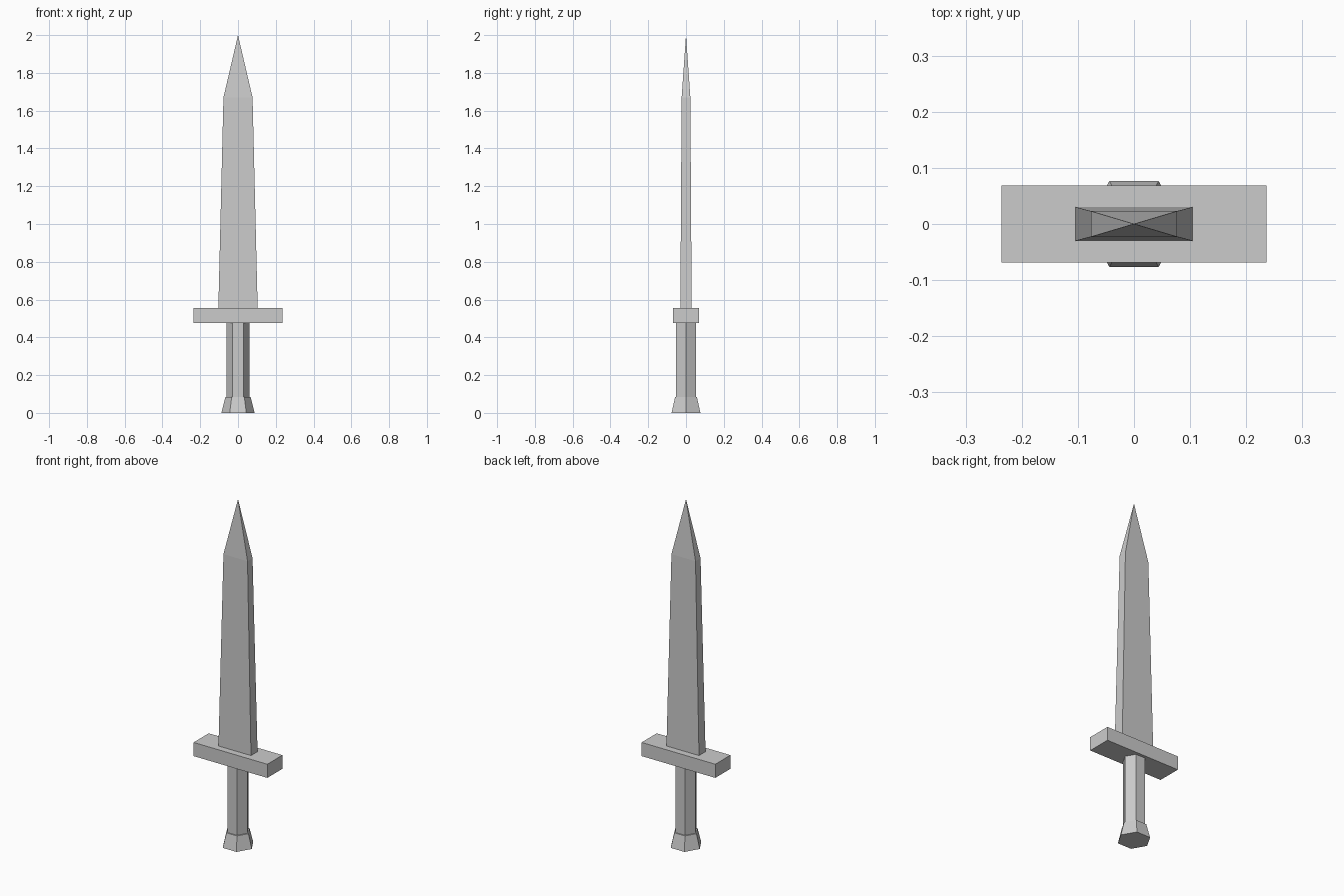
import bpy, bmesh, math

if "Cube" in bpy.data.objects:
    bpy.data.objects.remove(bpy.data.objects["Cube"])

grey = bpy.data.materials.new("steel grey")
grey.diffuse_color = (0.6, 0.6, 0.6, 1)
grey.use_nodes = True
grey.node_tree.nodes["Principled BSDF"].inputs["Base Color"].default_value = grey.diffuse_color


def rect(x, y, z):
    """Rectangular ring with half sizes x, y at height z."""
    return [(-x, -y, z), (x, -y, z), (x, y, z), (-x, y, z)]


def hexagon(r, z):
    """Six-sided ring with corners on the x axis."""
    return [(r * math.cos(i * math.pi / 3), r * math.sin(i * math.pi / 3), z)
            for i in range(6)]


def loft(name, rings):
    """Flat-shaded closed solid through rings; a one-point ring makes a tip."""
    bm = bmesh.new()
    loops = [[bm.verts.new(p) for p in ring] for ring in rings]
    bm.faces.new(loops[0][::-1])
    for low, high in zip(loops, loops[1:]):
        n = len(low)
        for i in range(n):
            j = (i + 1) % n
            if len(high) == 1:
                bm.faces.new((low[i], low[j], high[0]))
            else:
                bm.faces.new((low[i], low[j], high[j], high[i]))
    if len(loops[-1]) > 2:
        bm.faces.new(loops[-1])
    bmesh.ops.recalc_face_normals(bm, faces=bm.faces)
    mesh = bpy.data.meshes.new(name)
    bm.to_mesh(mesh)
    bm.free()
    mesh.materials.append(grey)
    obj = bpy.data.objects.new(name, mesh)
    bpy.context.collection.objects.link(obj)
    return obj


# Flared hexagonal pommel
loft("pommel", [hexagon(0.088, 0), hexagon(0.067, 0.083)])
# Hexagonal grip
loft("grip", [hexagon(0.06, 0.083), hexagon(0.06, 0.477)])
# Crossguard block
loft("crossguard", [rect(0.236, 0.069, 0.477), rect(0.236, 0.069, 0.556)])
# Tapered blade ending in a point
loft("blade", [rect(0.104, 0.03, 0.556), rect(0.077, 0.023, 1.67), [(0, 0, 2)]])
